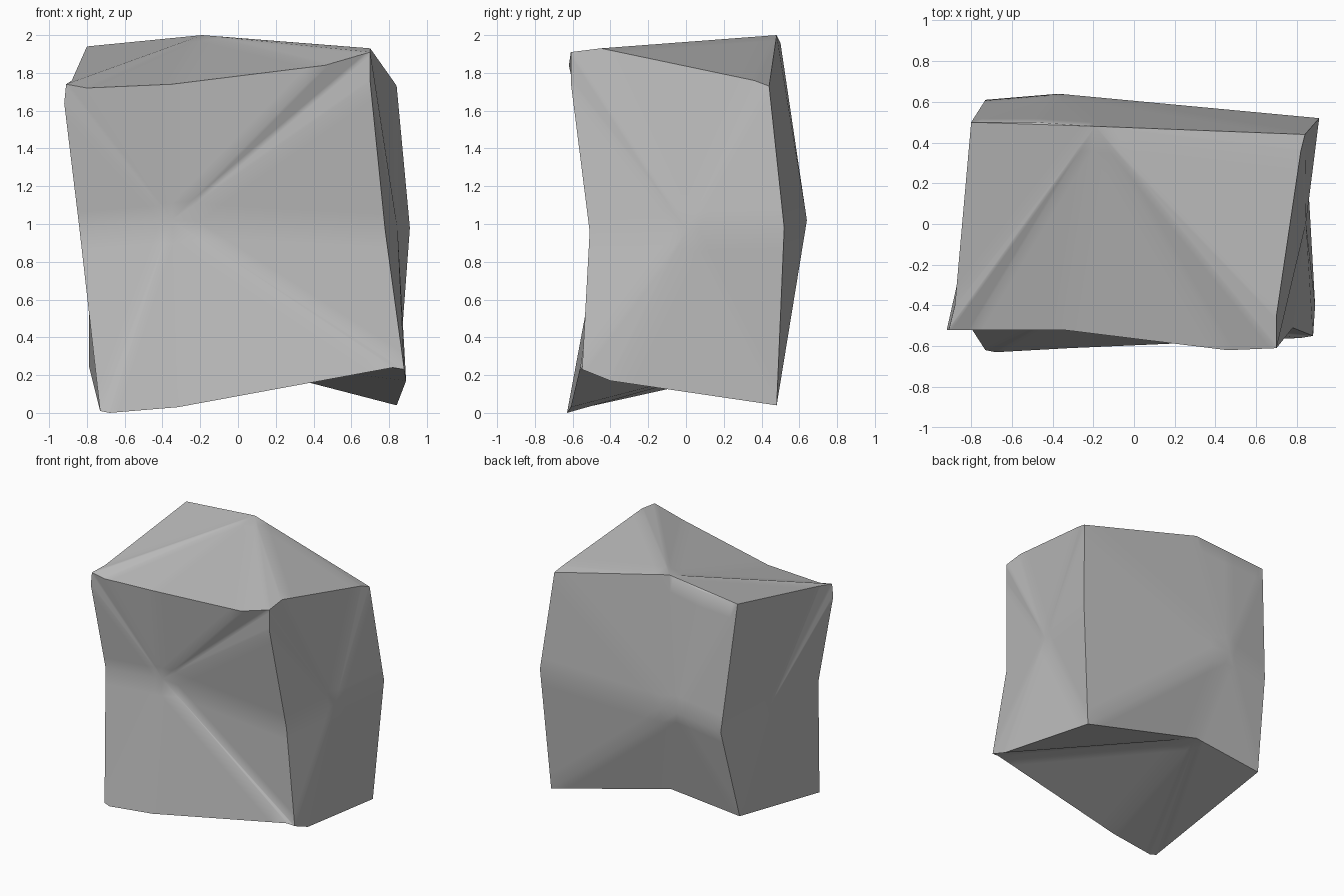
import bpy
import bmesh
import math
from mathutils import Vector

default_cube = bpy.data.objects.get("Cube")
if default_cube:
    bpy.data.objects.remove(default_cube, do_unlink=True)

# Corners of the rough block
corners = {
    "front_left_top": (-.91, -.52, 1.74),
    "front_right_top": (.7, -.61, 1.91),
    "front_left_base": (-.73, -.62, .01),
    "front_right_base": (.88, -.55, .23),
    "back_left_top": (-.8, .5, 1.94),
    "back_right_top": (.84, .44, 1.73),
    "back_left_base": (-.79, .46, .25),
    "back_right_base": (.84, .48, .04),
}

# Worn edges: start corner, end corner, and the kinks between them
edges = {
    "front_top": ("front_left_top", "front_right_top",
                  [(-.8, -.52, 1.72), (-.35, -.52, 1.74), (.46, -.62, 1.84)]),
    "front_left": ("front_left_top", "front_left_base",
                   [(-.92, -.52, 1.64), (-.84, -.45, .98)]),
    "front_base": ("front_left_base", "front_right_base",
                   [(-.68, -.63, 0), (-.32, -.61, .03), (.82, -.56, .24)]),
    "front_right": ("front_right_top", "front_right_base",
                    [(.7, -.61, 1.75), (.78, -.51, .96)]),
    "back_top": ("back_left_top", "back_right_top",
                 [(-.48, .5, 1.96), (-.19, .48, 2)]),
    "back_left": ("back_left_top", "back_left_base", [(-.73, .61, .95)]),
    "back_base": ("back_left_base", "back_right_base", [(-.2, .47, .31)]),
    "back_right": ("back_right_top", "back_right_base", [(.91, .52, .98)]),
    "left_top": ("front_left_top", "back_left_top", [(-.88, -.4, 1.76)]),
    "left_base": ("front_left_base", "back_left_base", []),
    "right_top": ("front_right_top", "back_right_top",
                  [(.7, -.45, 1.93), (.82, .36, 1.76)]),
    "right_base": ("front_right_base", "back_right_base", [(.89, -.4, .17)]),
}

bm = bmesh.new()
corner_verts = {name: bm.verts.new(co) for name, co in corners.items()}
paths = {}
for name, (start, end, kinks) in edges.items():
    middle = [bm.verts.new(co) for co in kinks]
    paths[name] = [corner_verts[start], *middle, corner_verts[end]]


def fan(hub, *edge_names):
    """Fill one side of the block with triangles meeting at a hub."""
    for name in edge_names:
        path = paths[name]
        for a, b in zip(path, path[1:]):
            if hub not in (a, b):
                bm.faces.new((hub, a, b))


def centre_of(*edge_names):
    """Hub vertex halfway between the kinks of two opposite edges."""
    points = [paths[name][-2].co for name in edge_names]
    return bm.verts.new(sum(points, Vector()) / len(points))


# Dented front and bulging back
fan(bm.verts.new((-.35, -.44, 1.02)),
    "front_top", "front_left", "front_base", "front_right")
fan(bm.verts.new((-.37, .64, 1.02)),
    "back_top", "back_left", "back_base", "back_right")
# Nearly flat sides
fan(centre_of("front_left", "back_left"),
    "front_left", "left_top", "back_left", "left_base")
fan(centre_of("front_right", "back_right"),
    "front_right", "right_top", "back_right", "right_base")
# Ridged top and hollow underside fan out from the back edges
fan(paths["back_top"][-2], "front_top", "left_top", "back_top", "right_top")
fan(paths["back_base"][1], "front_base", "left_base", "back_base", "right_base")

bmesh.ops.recalc_face_normals(bm, faces=bm.faces[:])
# Fine even cuts keep the soft creases narrow when shaded smooth
for _ in range(3):
    bmesh.ops.subdivide_edges(bm, edges=bm.edges[:], cuts=1, use_grid_fill=True)

mesh = bpy.data.meshes.new("stone_block")
bm.to_mesh(mesh)
bm.free()
block = bpy.data.objects.new("stone_block", mesh)
bpy.context.scene.collection.objects.link(block)

# Stone colour
grey = (.5, .5, .5, 1)
stone = bpy.data.materials.new("stone_grey")
stone.use_nodes = True
stone.diffuse_color = grey
stone.node_tree.nodes["Principled BSDF"].inputs["Base Color"].default_value = grey
mesh.materials.append(stone)

bpy.ops.object.select_all(action="DESELECT")
block.select_set(True)
bpy.context.view_layer.objects.active = block
bpy.ops.object.shade_smooth_by_angle(angle=math.radians(35))
